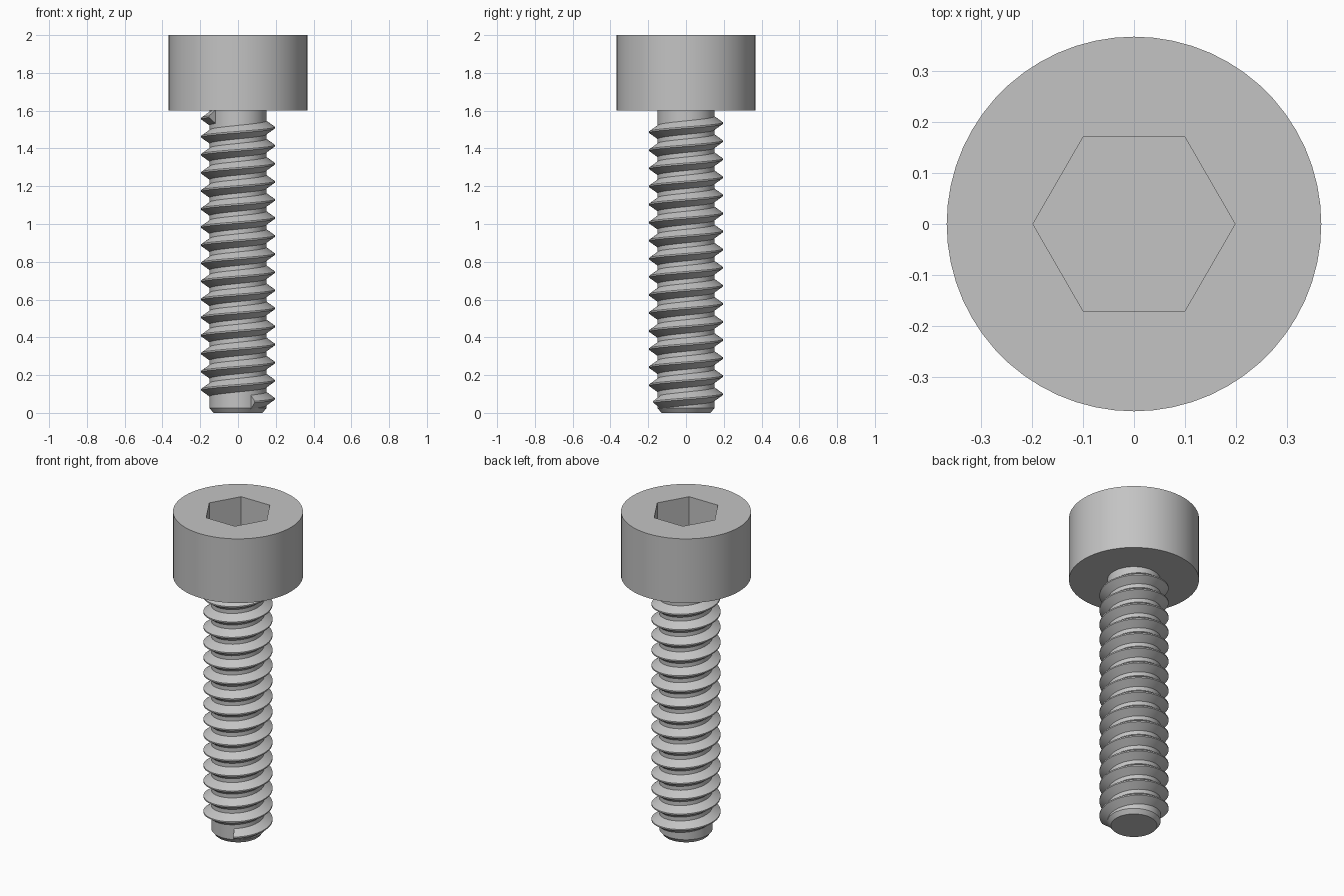
import bpy, bmesh, math

cube = bpy.data.objects.get("Cube")
if cube:
    bpy.data.objects.remove(cube, do_unlink=True)

SEGS = 60            # sides of the round parts, a multiple of six
HEAD_R, HEAD_BASE, TOP = 0.367, 1.6, 2.0
HEX_R, HEX_DEPTH = 0.198, 0.2
CORE_R, CREST_R = 0.15, 0.195

steel = bpy.data.materials.new("grey steel")
steel.use_nodes = True
colour = (0.55, 0.55, 0.55, 1)
steel.diffuse_color = colour
steel.node_tree.nodes["Principled BSDF"].inputs["Base Color"].default_value = colour


def ring(bm, radius, z, count):
    """Closed ring of vertices around the z axis."""
    return [bm.verts.new((radius * math.cos(a), radius * math.sin(a), z))
            for a in (math.tau * i / count for i in range(count))]


def skin(bm, lower, upper):
    """Join two rings of equal count with quads."""
    n = len(lower)
    for i in range(n):
        j = (i + 1) % n
        bm.faces.new((lower[i], lower[j], upper[j], upper[i]))


def finish(bm, name):
    bmesh.ops.recalc_face_normals(bm, faces=bm.faces[:])
    mesh = bpy.data.meshes.new(name)
    bm.to_mesh(mesh)
    bm.free()
    obj = bpy.data.objects.new(name, mesh)
    bpy.context.collection.objects.link(obj)
    mesh.materials.append(steel)
    bpy.ops.object.select_all(action='DESELECT')
    obj.select_set(True)
    bpy.context.view_layer.objects.active = obj
    bpy.ops.object.shade_smooth_by_angle(angle=math.radians(25))
    return obj


# Cylindrical head with a hexagonal socket
bm = bmesh.new()
base = ring(bm, HEAD_R, HEAD_BASE, SEGS)
rim = ring(bm, HEAD_R, TOP, SEGS)
mouth = ring(bm, HEX_R, TOP, 6)
floor = ring(bm, HEX_R, TOP - HEX_DEPTH, 6)
bm.faces.new(base)
skin(bm, base, rim)
step = SEGS // 6
for i in range(6):
    arc = [rim[k % SEGS] for k in range(i * step, (i + 1) * step + 1)]
    bm.faces.new(arc + [mouth[(i + 1) % 6], mouth[i]])
skin(bm, floor, mouth)
bm.faces.new(floor)
finish(bm, "head")

# Shank with a chamfered tip
bm = bmesh.new()
rings = [ring(bm, r, z, SEGS)
         for r, z in ((0.13, 0), (CORE_R, 0.025), (CORE_R, HEAD_BASE + 0.01))]
for lower, upper in zip(rings, rings[1:]):
    skin(bm, lower, upper)
bm.faces.new(rings[0])
bm.faces.new(rings[-1])
finish(bm, "shank")

# Right-handed helical thread, its root sunk slightly into the shank
START, TURNS, PITCH, START_Z = math.radians(-63), 15.78, 0.0957, 0.058
profile = ((CORE_R - 0.006, -0.04), (CREST_R, -0.004),
           (CREST_R, 0.004), (CORE_R - 0.006, 0.04))
bm = bmesh.new()
steps = round(TURNS * SEGS)
sections = []
for s in range(steps + 1):
    turn = TURNS * s / steps
    a = START + math.tau * turn
    sections.append([bm.verts.new((r * math.cos(a), r * math.sin(a),
                                   START_Z + PITCH * turn + dz))
                     for r, dz in profile])
for here, there in zip(sections, sections[1:]):
    skin(bm, here, there)
bm.faces.new(sections[0])
bm.faces.new(sections[-1])
finish(bm, "thread")
